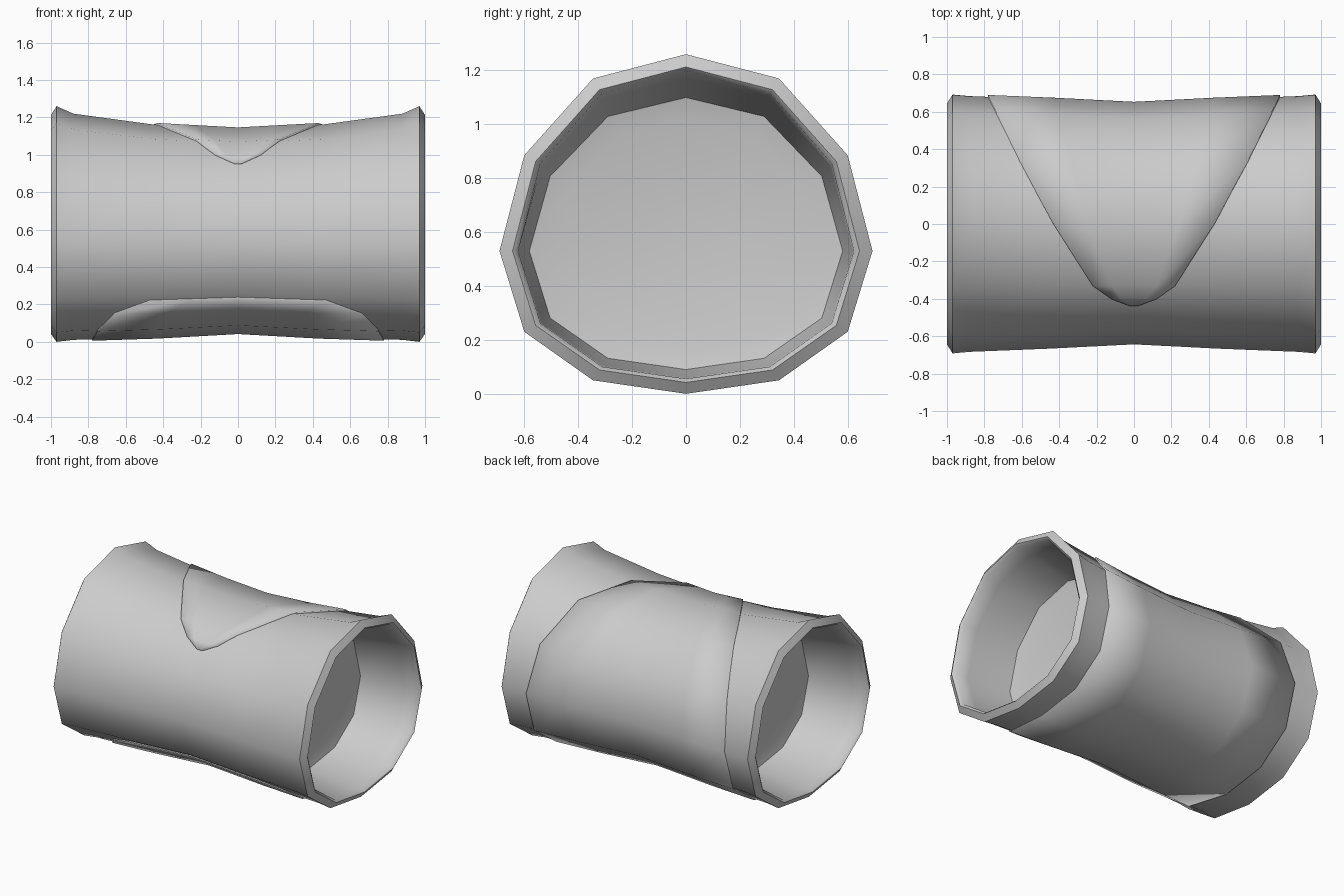
import bpy, bmesh, math

if "Cube" in bpy.data.objects:
    bpy.data.objects.remove(bpy.data.objects["Cube"])

# Half of the 12-sided cross-section (y, z), top to bottom, then mirrored
HALF = [(0, 1.26), (0.345, 1.17), (0.6, 0.885), (0.692, 0.53),
        (0.6, 0.23), (0.345, 0.05), (0, 0.0)]
SECTION = HALF + [(-y, z) for y, z in HALF[-2:0:-1]]
MID = 0.53

# Outer profile: distance from the middle, scale of y, upper z, lower z
PROFILE = [(0, .93, .832, .908), (.45, .963, .865, .955),
           (.88, .988, .945, .98), (.97, 1, 1, 1)]
# Rounded rim, inner wall following the outside
INNER = [(1.0, .93, .935, .92), (.985, .9, .915, .895), (.88, .895, .88, .89),
         (.56, .84, .78, .83)]
# Recessed end disc, kept sharp against the wall
DISC = [(.56, .84, .78, .83), (.54, .68, .68, .70)]


def scales(x):
    x = abs(x)
    for a, b in zip(PROFILE, PROFILE[1:]):
        if x <= b[0]:
            f = (x - a[0]) / (b[0] - a[0])
            return [p + (q - p) * f for p, q in zip(a[1:], b[1:])]
    return PROFILE[-1][1:]


def point(t, x, s, grow=1.0):
    i = math.floor(t)
    f = t - i
    a, b = SECTION[i % 12], SECTION[(i + 1) % 12]
    y = a[0] + (b[0] - a[0]) * f
    z = a[1] + (b[1] - a[1]) * f - MID
    return (x, y * s[0] * grow, MID + z * (s[1] if z > 0 else s[2]) * grow)


def make(name, rows, closed):
    bm = bmesh.new()
    vs = [[bm.verts.new(p) for p in r] for r in rows]
    n = len(rows[0])
    for a, b in zip(vs, vs[1:]):
        for j in range(n if closed else n - 1):
            k = (j + 1) % n
            bm.faces.new((a[j], a[k], b[k], b[j]))
    if closed:
        bm.faces.new(vs[0])
        bm.faces.new(vs[-1])
    bmesh.ops.recalc_face_normals(bm, faces=bm.faces)
    if not closed:
        # Open sheet: make the normals face away from the axis
        bm.normal_update()
        if sum(f.normal.y * f.calc_center_median().y for f in bm.faces) < 0:
            bmesh.ops.reverse_faces(bm, faces=bm.faces)
    for f in bm.faces:
        f.smooth = True
    me = bpy.data.meshes.new(name)
    bm.to_mesh(me)
    bm.free()
    ob = bpy.data.objects.new(name, me)
    bpy.context.collection.objects.link(ob)
    return ob


# Flared tube with hollow, closed-off ends
side = PROFILE + INNER + DISC[1:]
rings = [(-r[0], r[1:]) for r in side[:0:-1]] + [(r[0], r[1:]) for r in side]
tube = make("tube", [[point(i, x, s) for i in range(12)] for x, s in rings], True)

# Wrapped band: position around the section and half width there
BAND = [(-1.47, .02), (-1.3, .12), (-1, .22), (0, .43), (1, .61), (2, .735),
        (3, .78), (4, .78), (5, .78), (6, .78), (7, .75), (7.5, .66), (7.87, .47)]
rows = [[point(t, w * u, scales(w * u), 1.015) for u in (-1, -.55, 0, .55, 1)]
        for t, w in BAND]
band = make("wrapped_band", rows, False)
mod = band.modifiers.new("thickness", 'SOLIDIFY')
mod.thickness = 0.02
mod.offset = -1

# Smooth shading with sharp disc and band edges
bpy.context.view_layer.objects.active = tube
for ob in (tube, band):
    ob.select_set(True)
bpy.ops.object.shade_smooth_by_angle(angle=math.radians(60))
